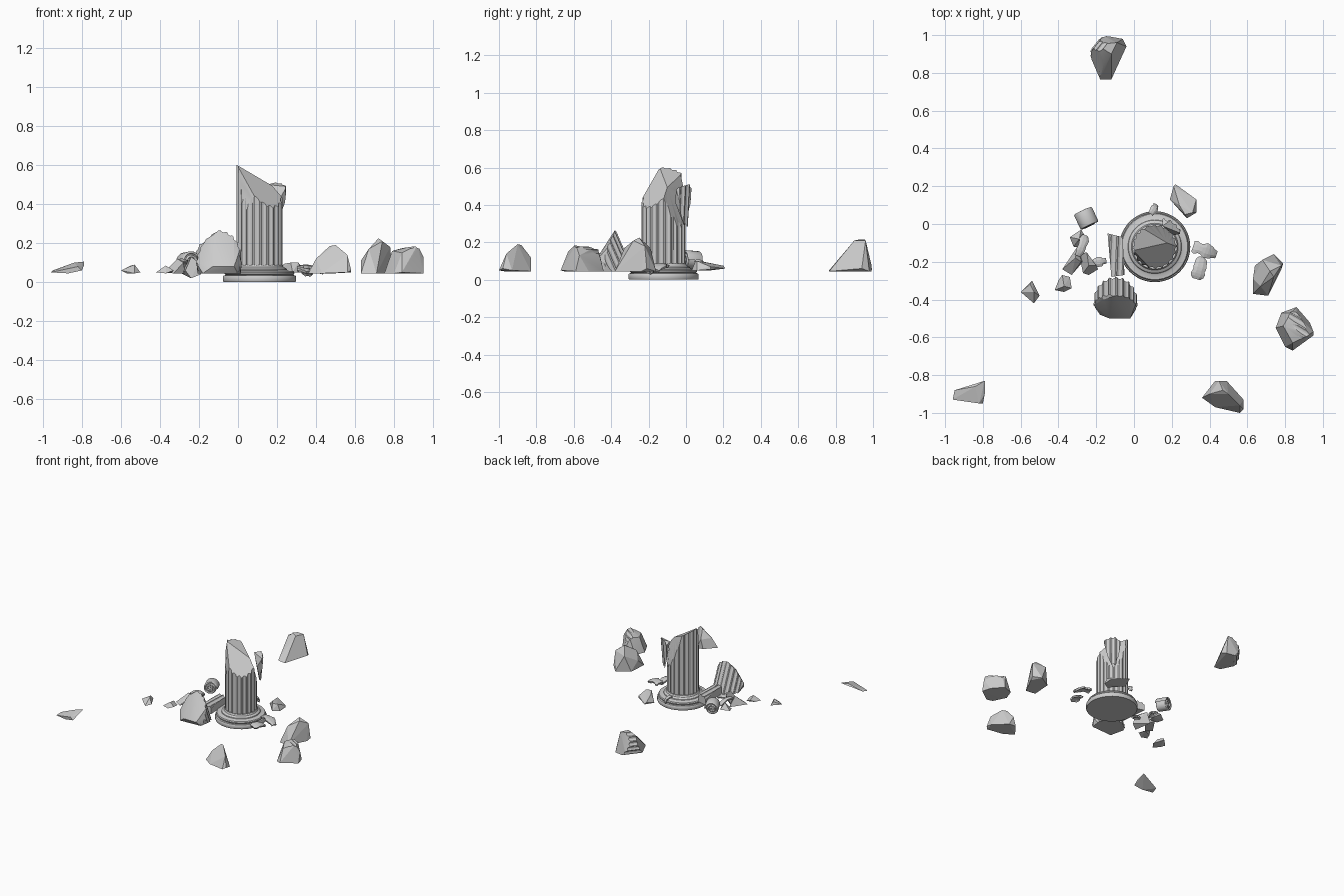
import bpy, bmesh, math, random
from mathutils import Vector, Matrix, Euler

if "Cube" in bpy.data.objects:
    bpy.data.objects.remove(bpy.data.objects["Cube"])

R = 0.117                      # shaft radius
CX, CY = 0.11, -0.12           # column centre


def finish(name, bm, smooth=None):
    bmesh.ops.recalc_face_normals(bm, faces=bm.faces)
    me = bpy.data.meshes.new(name)
    bm.to_mesh(me)
    bm.free()
    ob = bpy.data.objects.new(name, me)
    bpy.context.collection.objects.link(ob)
    if smooth:
        bpy.ops.object.select_all(action='DESELECT')
        ob.select_set(True)
        bpy.context.view_layer.objects.active = ob
        bpy.ops.object.shade_smooth_by_angle(angle=math.radians(smooth))
    return ob


def hull(pts):
    bm = bmesh.new()
    for p in pts:
        bm.verts.new(p)
    bmesh.ops.convex_hull(bm, input=bm.verts[:])
    bmesh.ops.delete(bm, geom=[v for v in bm.verts if not v.link_faces], context='VERTS')
    bmesh.ops.dissolve_limit(bm, angle_limit=math.radians(4), verts=bm.verts[:], edges=bm.edges[:])
    bmesh.ops.recalc_face_normals(bm, faces=bm.faces)
    return bm


def fluted(z0, z1, n=20):
    bm = bmesh.new()
    ring = []
    for i in range(n):
        for t, d in ((0, 0), (.2, 0), (.35, .006), (.6, .009), (.85, .006)):
            a = (i + t) * math.tau / n
            ring.append(((R - d) * math.cos(a), (R - d) * math.sin(a)))
    lo = [bm.verts.new((x, y, z0)) for x, y in ring]
    hi = [bm.verts.new((x, y, z1)) for x, y in ring]
    for i in range(len(ring)):
        j = (i + 1) % len(ring)
        bm.faces.new((lo[i], lo[j], hi[j], hi[i]))
    bm.faces.new(lo[::-1])
    bm.faces.new(hi)
    return bm


def cut(bm, co, no):
    bmesh.ops.bisect_plane(bm, geom=bm.verts[:] + bm.edges[:] + bm.faces[:], dist=1e-5,
                           plane_co=co, plane_no=Vector(no).normalized(), clear_outer=True)
    bmesh.ops.holes_fill(bm, edges=[e for e in bm.edges if e.is_boundary], sides=0)


def rock(name, pts):
    return finish(name, hull(pts))


def fluted_chunk(name, centre, axis, pts):
    # broken piece of shaft: fluted cylinder trimmed by the planes of a hull
    bm = fluted(-0.4, 0.4)
    rot = Vector(axis).to_track_quat('Z', 'Y').to_matrix().to_4x4()
    bm.transform(Matrix.Translation(centre) @ rot)
    h = hull(pts)
    for co, no in [(f.calc_center_median(), f.normal.copy()) for f in h.faces]:
        cut(bm, co, no)
    h.free()
    return finish(name, bm, 20)


def leaf(name, loc, rot, length, width, curl, seed):
    # thin curled carved shard with a ragged outline
    rnd = random.Random(seed)
    bm = bmesh.new()
    nu, rows = 8, []
    for i in range(nu + 1):
        t = i / nu
        a = curl * (t - .5)
        r = length / curl
        w = width * (0.45 + 0.55 * math.sin(math.pi * (.15 + .8 * t))) * rnd.uniform(.7, 1.1)
        rows.append([bm.verts.new((r * math.sin(a), w * s, r * (math.cos(a) - 1) - abs(s) * .02))
                     for s in (-.5, -.2, .2, .5)])
    for a, b in zip(rows, rows[1:]):
        for k in range(3):
            bm.faces.new((a[k], a[k + 1], b[k + 1], b[k]))
    bm.transform(Matrix.Translation(loc) @ Euler([math.radians(d) for d in rot]).to_matrix().to_4x4())
    ob = finish(name, bm)
    m = ob.modifiers.new('thickness', 'SOLIDIFY')
    m.thickness = 0.014
    return ob


# Round moulded base
bm = bmesh.new()
prof = [(0, 0), (.184, 0), (.188, .006), (.188, .028), (.184, .034), (.172, .036), (.178, .042),
        (.179, .049), (.174, .056), (.15, .058), (.142, .062), (.14, .068), (.133, .073),
        (.124, .077), (.118, .088), (0, .088)]
vs = [bm.verts.new((r, 0, z)) for r, z in prof]
es = [bm.edges.new(p) for p in zip(vs, vs[1:])]
bmesh.ops.spin(bm, geom=vs + es, cent=(0, 0, 0), axis=(0, 0, 1), angle=math.tau, steps=48)
bmesh.ops.remove_doubles(bm, verts=bm.verts[:], dist=1e-5)
bm.transform(Matrix.Translation((CX, CY, 0)))
finish('column_base', bm, 35)

# Standing broken shaft
bm = fluted(.08, .63)
bm.transform(Matrix.Translation((CX, CY, 0)))
cut(bm, (-.007, -.1, .6), (.5, .03, .86))
cut(bm, (.05, -.206, .45), (-.55, -.8, .15))
cut(bm, (.13, -.235, .40), (.5, -.6, .62))
cut(bm, (.183, -.029, .28), (.6, .75, .27))
cut(bm, (.06, -.04, .585), (-.1, .6, .7))
finish('column_shaft', bm, 20)

# Split sliver standing against the shaft
fluted_chunk('shaft_sliver', (.138, -.092, .4), (.05, .05, 1), [
    (.15, -.01, .5), (.15, .04, .48), (.21, .03, .515), (.26, .04, .48), (.25, -.05, .49),
    (.21, -.06, .42), (.24, 0, .3), (.17, .03, .25), (.2, 0, .26), (.27, .02, .4)])

# Large drum leaning in front of the column
fluted_chunk('fallen_drum', (-.098, -.44, .12), (0, .4, -.92), [
    (-.18, -.48, .045), (.0, -.47, .045), (-.215, -.43, .1), (.025, -.42, .1), (-.13, -.5, .08),
    (-.02, -.5, .08), (-.16, -.4, .215), (-.1, -.38, .265), (-.02, -.375, .255), (.025, -.385, .21),
    (-.23, -.26, .045), (.03, -.26, .045), (-.23, -.31, .2), (.03, -.31, .2)])

# Scattered shaft pieces that keep some fluting
fluted_chunk('back_rock', (-.11, .885, .12), (.6, .75, 0), [
    (-.24, .91, .045), (-.17, 1.0, .045), (-.06, .98, .045), (-.04, .94, .06), (-.12, .765, .045),
    (-.18, .765, .05), (-.16, .85, .15), (-.2, .95, .22), (-.09, .96, .21), (-.12, .9, .21),
    (-.24, .97, .13)])
fluted_chunk('right_fluted_rock', (.85, -.56, .065), (.85, -.5, 0), [
    (.75, -.55, .045), (.8, -.65, .045), (.84, -.67, .05), (.95, -.59, .045), (.93, -.52, .045),
    (.86, -.44, .045), (.78, -.47, .045), (.79, -.54, .16), (.83, -.47, .17), (.86, -.48, .18),
    (.95, -.57, .13), (.92, -.59, .19), (.84, -.63, .15)])
fluted_chunk('fluted_slab', (-.095, -.16, .0), (.04, 1, 0), [
    (-.14, -.05, .05), (-.06, -.07, .05), (-.12, -.28, .05), (-.05, -.27, .05), (-.14, -.05, .13),
    (-.06, -.07, .13), (-.12, -.28, .13), (-.05, -.27, .13)])

# Plain angular rocks
rock('right_rock', [
    (.63, -.37, .045), (.71, -.38, .045), (.78, -.24, .045), (.79, -.21, .06), (.74, -.16, .045),
    (.64, -.22, .045), (.63, -.29, .11), (.67, -.33, .17), (.72, -.25, .225), (.74, -.28, .21),
    (.68, -.19, .17), (.78, -.22, .18)])
rock('front_rock', [
    (.36, -.92, .045), (.43, -.97, .045), (.56, -1.0, .05), (.58, -.98, .06), (.58, -.93, .05),
    (.49, -.83, .045), (.43, -.83, .05), (.4, -.9, .12), (.47, -.88, .185), (.5, -.9, .19),
    (.56, -.96, .14), (.45, -.83, .12)])
rock('back_slab', [
    (.19, .13, .05), (.28, .03, .05), (.33, .06, .05), (.33, .13, .055), (.22, .21, .06),
    (.21, .2, .075), (.27, .05, .1), (.31, .06, .1), (.33, .13, .07), (.24, .1, .095)])
rock('far_left_shard', [
    (-.96, -.93, .05), (-.95, -.88, .06), (-.8, -.95, .06), (-.79, -.9, .085), (-.79, -.83, .105),
    (-.84, -.86, .1), (-.87, -.94, .045), (-.82, -.95, .08)])
rock('left_shard', [
    (-.6, -.36, .06), (-.54, -.3, .06), (-.5, -.38, .05), (-.53, -.42, .045), (-.57, -.38, .045),
    (-.53, -.36, .09), (-.55, -.32, .085)])
rock('cluster_chip', [
    (-.42, -.35, .05), (-.37, -.36, .045), (-.33, -.34, .06), (-.34, -.28, .05), (-.38, -.27, .07),
    (-.37, -.33, .085), (-.4, -.3, .05)])
rock('cluster_wedge', [
    (-.38, -.24, .05), (-.3, -.12, .05), (-.27, -.2, .045), (-.33, -.27, .045), (-.31, -.18, .12),
    (-.28, -.2, .1)])
rock('cluster_block', [
    (-.29, -.16, .045), (-.25, -.15, .12), (-.2, -.22, .1), (-.19, -.24, .04), (-.24, -.27, .02),
    (-.27, -.26, .06), (-.24, -.22, .13)])
rock('cluster_bit', [
    (-.34, -.07, .05), (-.28, -.03, .06), (-.25, -.08, .045), (-.26, -.13, .05), (-.32, -.12, .045),
    (-.29, -.08, .1)])

# Curled carved shards near the base
leaf('right_leaf_front', (.35, -.23, .075), (8, 10, 75), .13, .08, 1.2, 1)
leaf('right_leaf_back', (.38, -.14, .09), (-5, 12, -20), .14, .08, 1.0, 2)
leaf('back_leaf', (.115, .09, .1), (10, 40, 60), .09, .045, 1.9, 3)
leaf('left_leaf', (-.27, -.11, .12), (10, 15, 70), .13, .06, 1.3, 4)
leaf('left_leaf_small', (-.18, -.2, .09), (0, 10, 10), .08, .05, 1.2, 5)

# Broken scroll of the capital: rolled sheet around a core
axis = Vector((.42, -.9, .08)).to_track_quat('Z', 'Y').to_matrix().to_4x4()
place = Matrix.Translation((-.257, .028, .103)) @ axis
cu = bpy.data.curves.new('capital_scroll', 'CURVE')
cu.dimensions = '3D'
cu.extrude, cu.bevel_depth, cu.bevel_resolution = .038, .006, 1
sp = cu.splines.new('POLY')
sp.points.add(48)
for i, p in enumerate(sp.points):
    a = i / 48 * math.tau * 2.25
    r = .051 - .042 * i / 48
    p.co = (r * math.cos(a), r * math.sin(a), 0, 1)
scroll = bpy.data.objects.new('capital_scroll', cu)
scroll.matrix_world = place
bpy.context.collection.objects.link(scroll)
bm = bmesh.new()
bmesh.ops.create_cone(bm, cap_ends=True, segments=24, radius1=.044, radius2=.044, depth=.068)
bm.transform(place)
finish('scroll_core', bm, 35)
